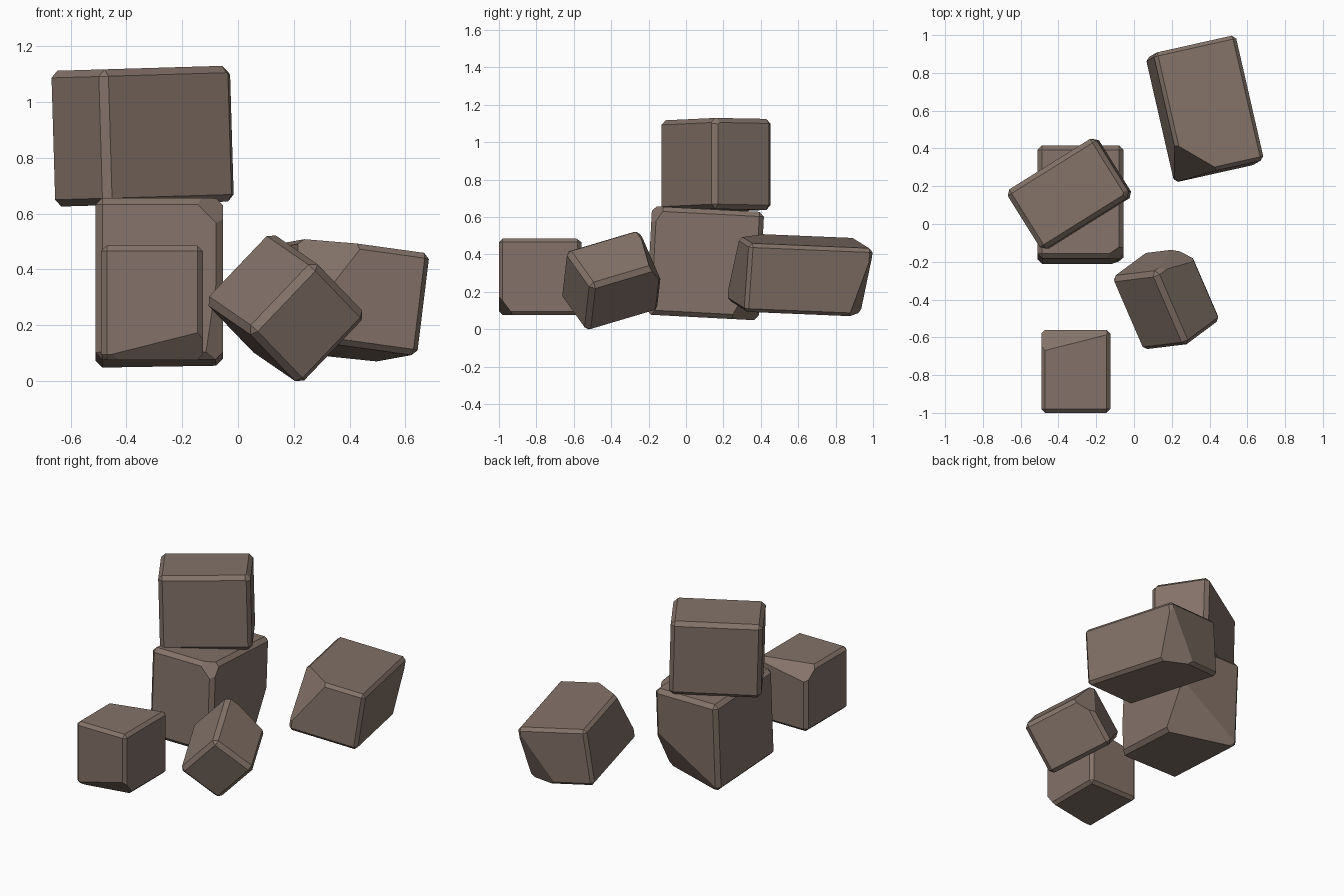
import bpy, bmesh
from math import radians
from mathutils import Matrix, Vector

if "Cube" in bpy.data.objects:
    bpy.data.objects.remove(bpy.data.objects["Cube"])

stone = bpy.data.materials.new("brown_stone")
stone.diffuse_color = (0.23, 0.17, 0.14, 1)
stone.use_nodes = True
stone.node_tree.nodes["Principled BSDF"].inputs["Base Color"].default_value = stone.diffuse_color


def turn(x, y, z):
    """Yaw about z, then tilt about y and x."""
    return (Matrix.Rotation(radians(x), 4, 'X') @ Matrix.Rotation(radians(y), 4, 'Y')
            @ Matrix.Rotation(radians(z), 4, 'Z'))


def rock(name, centre, size, rot, bevel, cuts):
    """Chamfered block; each cut is a plane through 3 points in -1..1 box space."""
    half = Vector(size) / 2
    bm = bmesh.new()
    bmesh.ops.create_cube(bm, size=1)
    bmesh.ops.scale(bm, vec=size, verts=bm.verts)
    bmesh.ops.bevel(bm, geom=bm.edges[:], offset=bevel, segments=1,
                    profile=0.5, affect='EDGES')
    for cut in cuts:
        p, q, r = (Vector(c) * half for c in cut)
        n = (q - p).cross(r - p).normalized()
        if n.dot(p) < 0:
            n = -n
        bmesh.ops.bisect_plane(bm, geom=bm.verts[:] + bm.edges[:] + bm.faces[:],
                               dist=1e-5, plane_co=p, plane_no=n, clear_outer=True)
        bmesh.ops.holes_fill(bm, edges=[e for e in bm.edges if e.is_boundary], sides=0)
    bmesh.ops.transform(bm, matrix=Matrix.Translation(centre) @ rot, verts=bm.verts)
    bmesh.ops.recalc_face_normals(bm, faces=bm.faces[:])
    mesh = bpy.data.meshes.new(name)
    bm.to_mesh(mesh)
    bm.free()
    mesh.materials.append(stone)
    obj = bpy.data.objects.new(name, mesh)
    bpy.context.collection.objects.link(obj)
    return obj


# Axes of the block that lies on its corner
a = Vector((0.16, -0.37, -0.11)).normalized()
b = Vector((-0.23, -0.04, -0.25))
b = (b - a * a.dot(b)).normalized()
leaning = Matrix((a, b, a.cross(b))).transposed().to_4x4()

rocks = [
    # Small upright block at the front left
    rock("front_left_rock", (-0.308, -0.78, 0.28), (0.365, 0.44, 0.41), turn(0, 0, 0), 0.02, [
        [(-1, -1, -0.95), (1, -1, -0.5), (1, -0.65, -1)],
        [(-1, 0.48, 1), (1, 0.9, 1), (-1, 1, 0.6)]]),
    # Lower block of the stack
    rock("stack_base_rock", (-0.283, 0.103, 0.352), (0.457, 0.6, 0.58), turn(-3, 0, 0), 0.025, [
        [(1, 0.5, -1), (1, 1, 0.05), (-1, 1, -0.95)],
        [(0.5, -1, 1), (1, -0.75, 1), (1, -1, 0.6)],
        [(1, -1, 0.5), (0.72, -1, -1), (1, -0.85, -1)]]),
    # Upper block of the stack
    rock("stack_top_rock", (-0.342, 0.16, 0.877), (0.555, 0.37, 0.487), turn(0, -1.7, 32), 0.025, [
        [(0.8, -1, 1), (1, -0.65, 1), (1, -1, 0.78)]]),
    # Long block at the back right
    rock("back_right_rock", (0.375, 0.61, 0.29), (0.45, 0.68, 0.37), turn(-4, 7, 13), 0.02, [
        [(-0.1, -1, 1), (-1, -0.45, 1), (-1, -1, -0.8)],
        [(1, 1, 0.95), (0.1, 1, -1), (1, 0.68, -1)]]),
    # Block resting on its corner
    rock("leaning_rock", (0.17, -0.395, 0.26), (0.44, 0.35, 0.31), leaning, 0.025, [
        [(-1, -1, -1), (-1, -0.2, 1), (-0.6, -1, 1)]]),
]

# Set the pile on the ground
low = min(v.co.z for r in rocks for v in r.data.vertices)
for r in rocks:
    r.data.transform(Matrix.Translation((0, 0, -low)))
